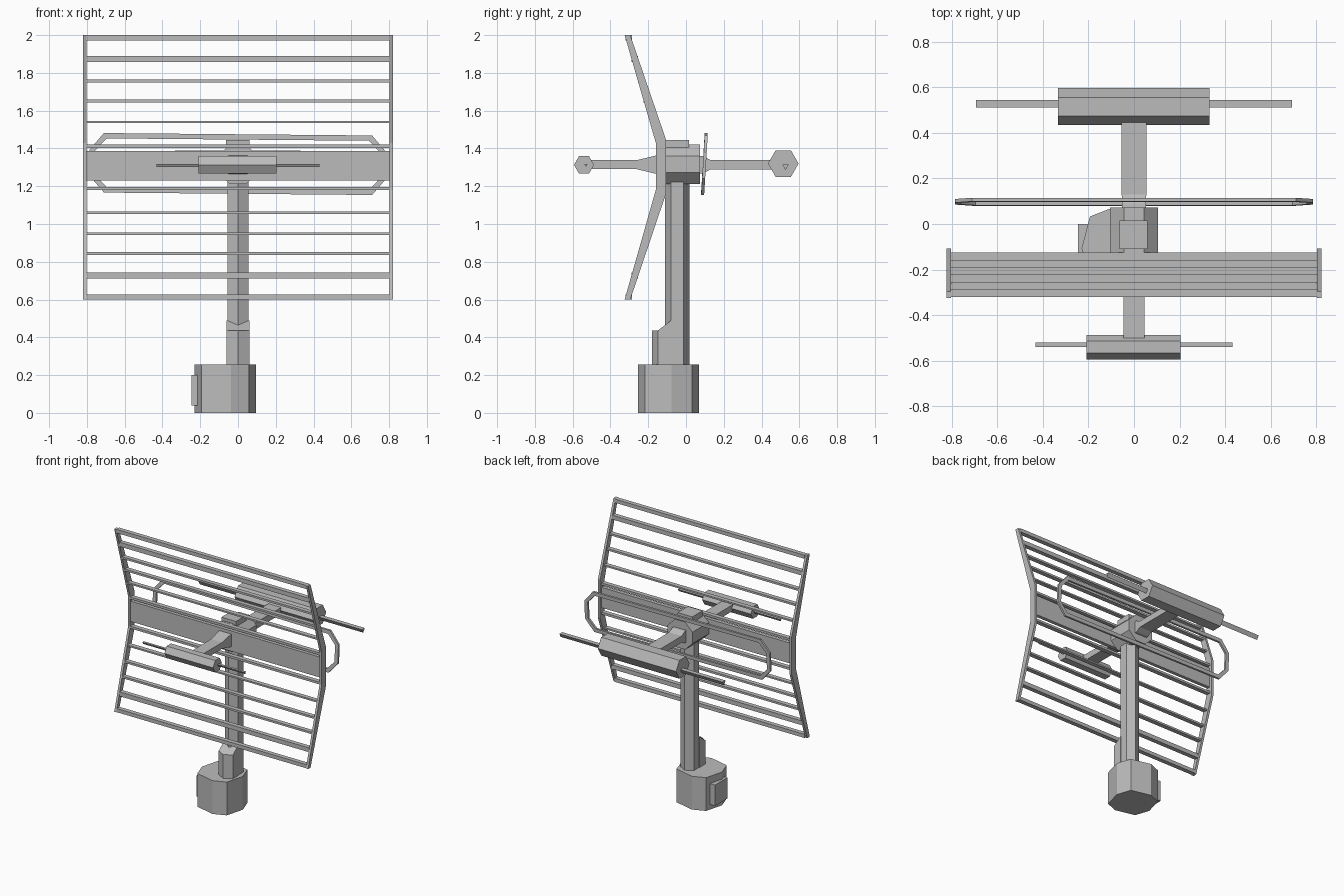
import bpy, bmesh, math
from mathutils import Matrix, Vector

cube = bpy.data.objects.get("Cube")
if cube:
    bpy.data.objects.remove(cube, do_unlink=True)

grey = bpy.data.materials.new("metal_grey")
grey.use_nodes = True
colour = (0.5, 0.5, 0.5, 1)
grey.diffuse_color = colour
grey.node_tree.nodes["Principled BSDF"].inputs["Base Color"].default_value = colour


def finish(name, bm):
    bmesh.ops.recalc_face_normals(bm, faces=bm.faces)
    mesh = bpy.data.meshes.new(name)
    bm.to_mesh(mesh)
    bm.free()
    mesh.materials.append(grey)
    obj = bpy.data.objects.new(name, mesh)
    bpy.context.collection.objects.link(obj)
    return obj


def loft(name, sections):
    """Closed solid through rings of points with equal counts."""
    bm = bmesh.new()
    rings = [[bm.verts.new(p) for p in s] for s in sections]
    n = len(rings[0])
    for a, b in zip(rings, rings[1:]):
        for i in range(n):
            j = (i + 1) % n
            bm.faces.new((a[i], a[j], b[j], b[i]))
    bm.faces.new(rings[0])
    bm.faces.new(rings[-1])
    return finish(name, bm)


def box(name, lo, hi):
    x, X, y, Y = lo[0], hi[0], lo[1], hi[1]
    plan = [(x, y), (X, y), (X, Y), (x, Y)]
    return loft(name, [[(*p, z) for p in plan] for z in (lo[2], hi[2])])


def polygon(n, r, turn=0):
    return [(r * math.cos(math.radians(turn) + math.tau * i / n),
             r * math.sin(math.radians(turn) + math.tau * i / n)) for i in range(n)]


def bar_x(name, n, r, x0, x1, y, z, turn=0):
    """Prism along x."""
    return loft(name, [[(x, y + a, z + b) for a, b in polygon(n, r, turn)] for x in (x0, x1)])


# Base with slightly skewed eight-sided plan, and its side box
half = [(-.125, -.125), (.03, -.162), (.125, -.125), (.162, .015)]
plan = half + [(-a, -b) for a, b in half]
loft("base", [[(a - .068, b - .092, z) for a, b in plan] for z in (0, .255)])
box("base_side_box", (-.246, -.15, .04), (-.19, 0, .2))

# Hexagonal mast and the sloped housing at its foot
loft("mast", [[(a, b - .047, z) for a, b in polygon(6, .065, 30)] for z in (.25, 1.24)])
foot = [(0, -.18), (.06, -.148), (.06, -.078), (-.06, -.078), (-.06, -.148)]
loft("mast_foot", [[(*p, .25) for p in foot],
                   [(*p, .49 if p[1] > -.1 else .437) for p in foot]])

# Octagonal hub with a cap on top
loft("hub", [[(a, y, 1.316 + b) for a, b in polygon(8, .114, 22.5)] for y in (-.125, .073)])
box("hub_cap", (-.064, -.11, 1.39), (.06, .015, 1.445))


# Reflector: bent side frames, slats and centre plate
def front_y(z):
    return -.16 - .29 * max(0, abs(z - 1.3) - .125)


outer = [(-.325, 2), (-.16, 1.43), (-.16, 1.18), (-.325, .6)]
inner = [(-.295, .6), (-.107, 1.157), (-.107, 1.45), (-.295, 2)]
for side, x in (("left", .812), ("right", -.812)):
    loft(side + "_frame", [[(x + d, y, z) for y, z in outer + inner] for d in (-.009, .009)])

for k, (offset, tall) in enumerate([(.112, .017), (.24, .012), (.352, .015),
                                    (.457, .015), (.573, .033), (.686, .028)]):
    for side, s in (("upper", 1), ("lower", -1)):
        z = 1.3 + s * offset
        y = front_y(z)
        box(f"{side}_slat_{k + 1}", (-.805, y + .002, z - tall / 2),
            (.805, y + .036, z + tall / 2))
box("centre_plate", (-.805, -.152, 1.23), (.805, -.125, 1.386))

# Thin leaning loop behind the hub
bm = bmesh.new()
rings = []
for back in (0, .016):
    for inset in (0, 1):
        w, m, top, low, mid = .785, .71, 1.475, 1.16, .07
        if inset:
            w, m, top, low, mid = .757, .695, 1.447, 1.188, .063
        right = [(m, low), (w, 1.317 - mid), (w, 1.317 + mid), (m, top)]
        pts = right + [(-a, b) for a, b in reversed(right)]
        rings.append([bm.verts.new((a, .08 + back + .06 * (b - 1.16), b - .009 * a))
                      for a, b in pts])
for p, q in ((0, 1), (1, 3), (3, 2), (2, 0)):
    for i in range(8):
        j = (i + 1) % 8
        bm.faces.new((rings[p][i], rings[p][j], rings[q][j], rings[q][i]))
finish("rear_loop", bm)


# Arms: flared at the hub end
def arm(name, stations):
    loft(name, [[(sx * w, y, 1.314 + sz * h) for sx, sz in
                 ((-1, -1), (1, -1), (1, 1), (-1, 1))] for y, w, h in stations])


arm("front_arm", [(-.5, .047, .024), (-.26, .047, .024), (-.16, .05, .048), (-.12, .05, .048)])
arm("rear_arm", [(.06, .052, .048), (.09, .052, .045), (.13, .054, .025), (.46, .054, .025)])

# Hexagonal drums with triangular end rods
bar_x("front_drum", 6, .053, -.208, .204, -.54, 1.313)
bar_x("rear_drum", 6, .081, -.333, .33, .515, 1.32)
for side, s in (("left", 1), ("right", -1)):
    bar_x(side + "_front_rod", 3, .011, s * .19, s * .432, -.53, 1.313, -90)
    bar_x(side + "_rear_rod", 3, .02, s * .31, s * .692, .527, 1.305, -90)
